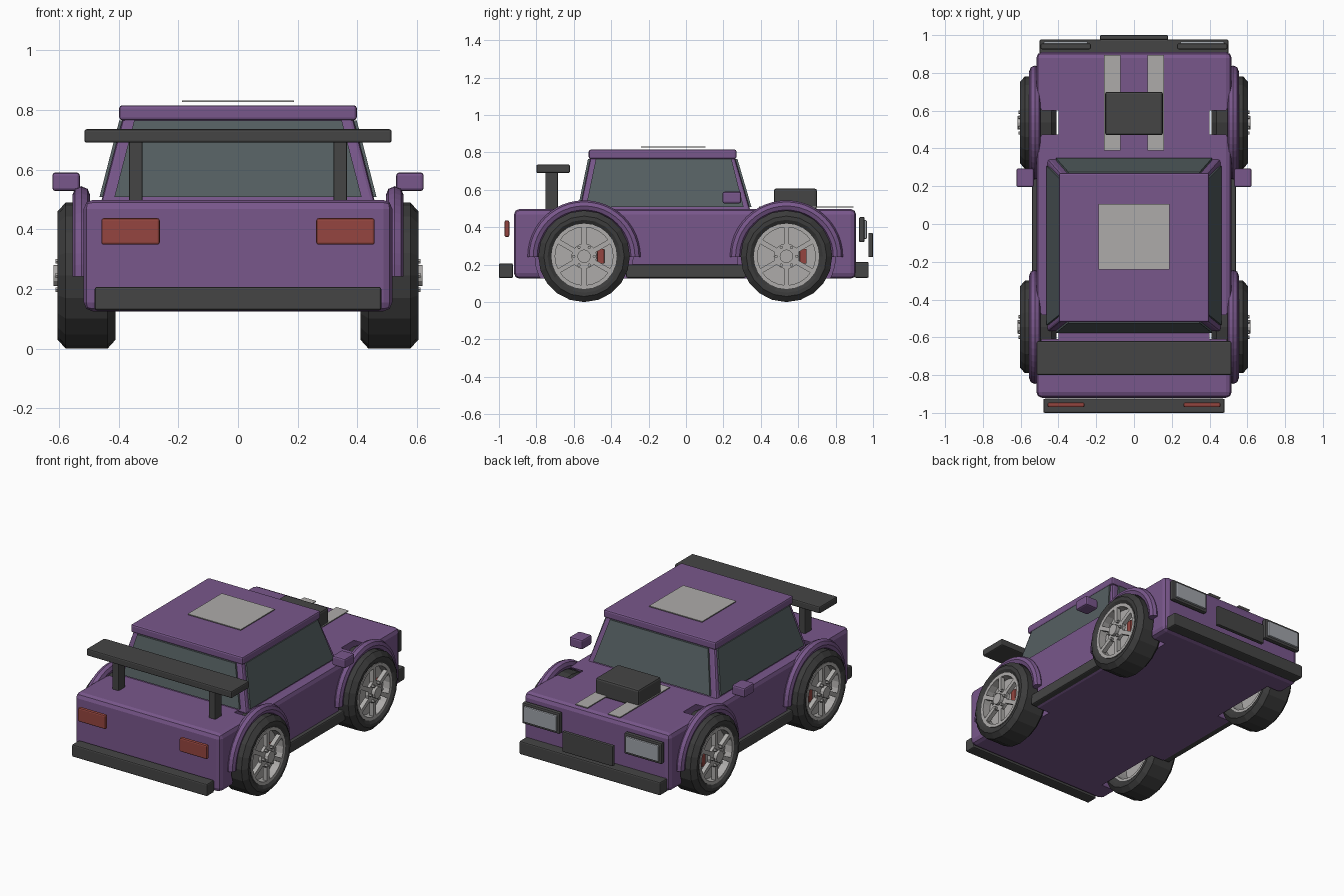
import bpy, bmesh
from math import pi, sin, cos
from mathutils import Matrix, Vector

if "Cube" in bpy.data.objects:
    bpy.data.objects.remove(bpy.data.objects["Cube"])


def material(name, rgb):
    m = bpy.data.materials.new(name)
    m.diffuse_color = (*rgb, 1)
    m.use_nodes = True
    m.node_tree.nodes["Principled BSDF"].inputs["Base Color"].default_value = m.diffuse_color
    return m


PAINT = material("paint", (0.19, 0.095, 0.26))
DARK = material("dark_trim", (0.06, 0.06, 0.06))
TYRE = material("rubber", (0.045, 0.045, 0.045))
GLASS = material("glass", (0.09, 0.115, 0.12))
RED = material("red", (0.30, 0.06, 0.05))
LENS = material("lens", (0.35, 0.37, 0.4))
SILVER = material("silver", (0.42, 0.41, 0.4))


def make(name, bm, mat, bevel=0, segments=2):
    bmesh.ops.recalc_face_normals(bm, faces=bm.faces)
    me = bpy.data.meshes.new(name)
    bm.to_mesh(me)
    bm.free()
    ob = bpy.data.objects.new(name, me)
    bpy.context.collection.objects.link(ob)
    if mat:
        me.materials.append(mat)
    if bevel:
        b = ob.modifiers.new("bevel", 'BEVEL')
        b.width, b.segments = bevel, segments
    return ob


def add_box(bm, x, y, z):
    size = [abs(a[1] - a[0]) for a in (x, y, z)]
    mid = [(a[1] + a[0]) / 2 for a in (x, y, z)]
    return bmesh.ops.create_cube(bm, size=1, matrix=Matrix.Translation(mid) @ Matrix.Diagonal((*size, 1)))


def box(name, x, y, z, mat, bevel=0.008):
    bm = bmesh.new()
    add_box(bm, x, y, z)
    return make(name, bm, mat, bevel)


def add_lathe(bm, profile, centre, side, n, arc=2 * pi):
    """Sweep a closed (x, radius) profile about the x direction through centre."""
    full = arc >= 2 * pi - 0.01
    rings = []
    for i in range(n if full else n + 1):
        a = arc * i / n
        rings.append([bm.verts.new((centre[0] + side * x, centre[1] + r * cos(a), centre[2] + r * sin(a)))
                      for x, r in profile])
    for i in range(n):
        p, q = rings[i], rings[(i + 1) % len(rings)]
        for j in range(len(profile)):
            k = (j + 1) % len(profile)
            bm.faces.new((p[j], p[k], q[k], q[j]))
    if not full:
        bm.faces.new(rings[0])
        bm.faces.new(rings[-1])


def add_disc(bm, x, y, z, radius, depth, n=20):
    bmesh.ops.create_cone(bm, cap_ends=True, segments=n, radius1=radius, radius2=radius, depth=depth,
                          matrix=Matrix.Translation((x, y, z)) @ Matrix.Rotation(pi / 2, 4, 'Y'))


WHEEL_Z, AXLES = 0.245, {"rear": -0.545, "front": 0.537}
SIDES = {"left": -1, "right": 1}

# Lower body with wheel wells
bm = bmesh.new()
for s in SIDES.values():
    for y in AXLES.values():
        add_disc(bm, s * 0.51, y, WHEEL_Z, 0.262, 0.22, 32)
cutter = make("wheel_well_cutter", bm, None)
cutter.hide_render = True
cutter.display_type = 'WIRE'
body = box("body", (-0.517, 0.517), (-0.92, 0.91), (0.125, 0.498), PAINT, 0.03)
cut = body.modifiers.new("wells", 'BOOLEAN')
cut.operation, cut.solver, cut.object = 'DIFFERENCE', 'EXACT', cutter

# Cabin: tapered block under a flat roof slab
Z0, Z1 = 0.485, 0.775


def half_x(z): return 0.46 - 0.075 * (z - Z0) / (Z1 - Z0)
def rear_y(z): return -0.57 + 0.06 * (z - Z0) / (Z1 - Z0)
def front_y(z): return 0.345 - 0.085 * (z - Z0) / (Z1 - Z0)


bm = bmesh.new()
for v in add_box(bm, (-1, 1), (-1, 1), (Z0, Z1))['verts']:
    z = v.co.z
    v.co.x *= half_x(z)
    v.co.y = front_y(z) if v.co.y > 0 else rear_y(z)
make("cabin", bm, PAINT, 0.012)
box("roof", (-0.398, 0.398), (-0.52, 0.27), (0.765, 0.815), PAINT, 0.01)


# Window panels lying just proud of the cabin
def pane(name, corners, out):
    bm = bmesh.new()
    f = bm.faces.new([bm.verts.new(c) for c in corners])
    new = bmesh.ops.extrude_face_region(bm, geom=[f])['geom']
    for v in new:
        if isinstance(v, bmesh.types.BMVert):
            v.co += Vector(out)
    make(name, bm, GLASS)


LO, HI = 0.508, 0.765
for label, s in SIDES.items():
    pane(label + "_side_window",
         [(s * half_x(z), y, z) for z, y in ((LO, rear_y(LO) + .03), (LO, front_y(LO) - .03),
                                           (HI, front_y(HI) - .02), (HI, rear_y(HI) + .03))], (s * 0.01, 0, 0))
for label, fy, d in (("windscreen", front_y, 0.012), ("rear_window", rear_y, -0.012)):
    pane(label, [(s * (half_x(z) - 0.04), fy(z), z) for z, s in ((LO, -1), (LO, 1), (HI, 1), (HI, -1))], (0, d, 0))

# Bumpers, grille, hood scoop, stripes and roof panel
box("rear_bumper", (-0.48, 0.48), (-1.0, -0.925), (0.128, 0.207), DARK)
box("front_bumper", (-0.5, 0.5), (0.9, 0.977), (0.13, 0.215), DARK)
box("grille", (-0.18, 0.18), (0.975, 1.0), (0.24, 0.37), DARK, 0.006)
box("hood_scoop", (-0.153, 0.153), (0.47, 0.70), (0.495, 0.607), DARK, 0.012)
box("roof_panel", (-0.188, 0.188), (-0.24, 0.105), (0.826, 0.832), SILVER, 0)
# Rear wing
box("rear_wing", (-0.515, 0.515), (-0.80, -0.62), (0.69, 0.735), DARK)

for label, s in SIDES.items():
    box(label + "_wing_post", (s * 0.32, s * 0.365), (-0.752, -0.685), (0.485, 0.70), DARK, 0.004)
    box(label + "_hood_stripe", (s * 0.072, s * 0.158), (0.39, 0.895), (0.506, 0.512), SILVER, 0)
    box(label + "_mirror", (s * 0.53, s * 0.622), (0.195, 0.295), (0.528, 0.59), PAINT, 0.01)
    box(label + "_side_skirt", (s * 0.49, s * 0.54), (-0.32, 0.32), (0.13, 0.20), DARK)
    box(label + "_tail_light", (s * 0.262, s * 0.458), (-0.97, -0.945), (0.348, 0.437), RED, 0.008)
    box(label + "_headlight_frame", (s * 0.228, s * 0.495), (0.925, 0.955), (0.32, 0.455), DARK)
    box(label + "_headlight_lens", (s * 0.245, s * 0.478), (0.945, 0.967), (0.337, 0.438), LENS, 0.006)

    for axle, y in AXLES.items():
        tag = f"{axle}_{label}_"
        c = (s * 0.507, y, WHEEL_Z)
        # Tyre
        bm = bmesh.new()
        add_lathe(bm, [(-.08, .17), (-.097, .195), (-.097, .215), (-.07, .245), (.07, .245),
                       (.097, .215), (.097, .195), (.08, .17)], c, s, 20)
        make(tag + "tyre", bm, TYRE)
        # Rim ring, six spokes, hub and bolts
        bm = bmesh.new()
        add_lathe(bm, [(-.08, .155), (-.08, .175), (.088, .175), (.088, .155)], c, s, 24)
        for i in range(6):
            turn = Matrix.Translation(c) @ Matrix.Rotation(i * pi / 3, 4, 'X')
            vs = add_box(bm, (s * .06, s * .088), (-.013, .013), (.02, .165))['verts']
            bmesh.ops.transform(bm, matrix=turn, verts=vs)
            a = (i + 0.5) * pi / 3
            add_disc(bm, s * 0.602, y + .055 * sin(a), WHEEL_Z + .055 * cos(a), 0.009, 0.02, 6)
        add_disc(bm, s * 0.585, y, WHEEL_Z, 0.068, 0.02, 16)
        add_disc(bm, s * 0.60, y, WHEEL_Z, 0.036, 0.036, 12)
        make(tag + "rim", bm, SILVER)
        # Brake disc and caliper
        bm = bmesh.new()
        add_disc(bm, s * 0.535, y, WHEEL_Z, 0.156, 0.02, 24)
        make(tag + "brake_disc", bm, SILVER)
        box(tag + "brake_caliper", (s * 0.53, s * 0.567), (y + .07, y + .108), (.205, .285), RED, 0.004)
        # Fender arch
        bm = bmesh.new()
        ring = [(.03 * cos(k * pi / 4), .272 + .03 * sin(k * pi / 4)) for k in range(8)]
        add_lathe(bm, ring, (s * 0.525, y, WHEEL_Z - 0.003), s, 24, pi)
        make(tag + "fender_arch", bm, PAINT)
